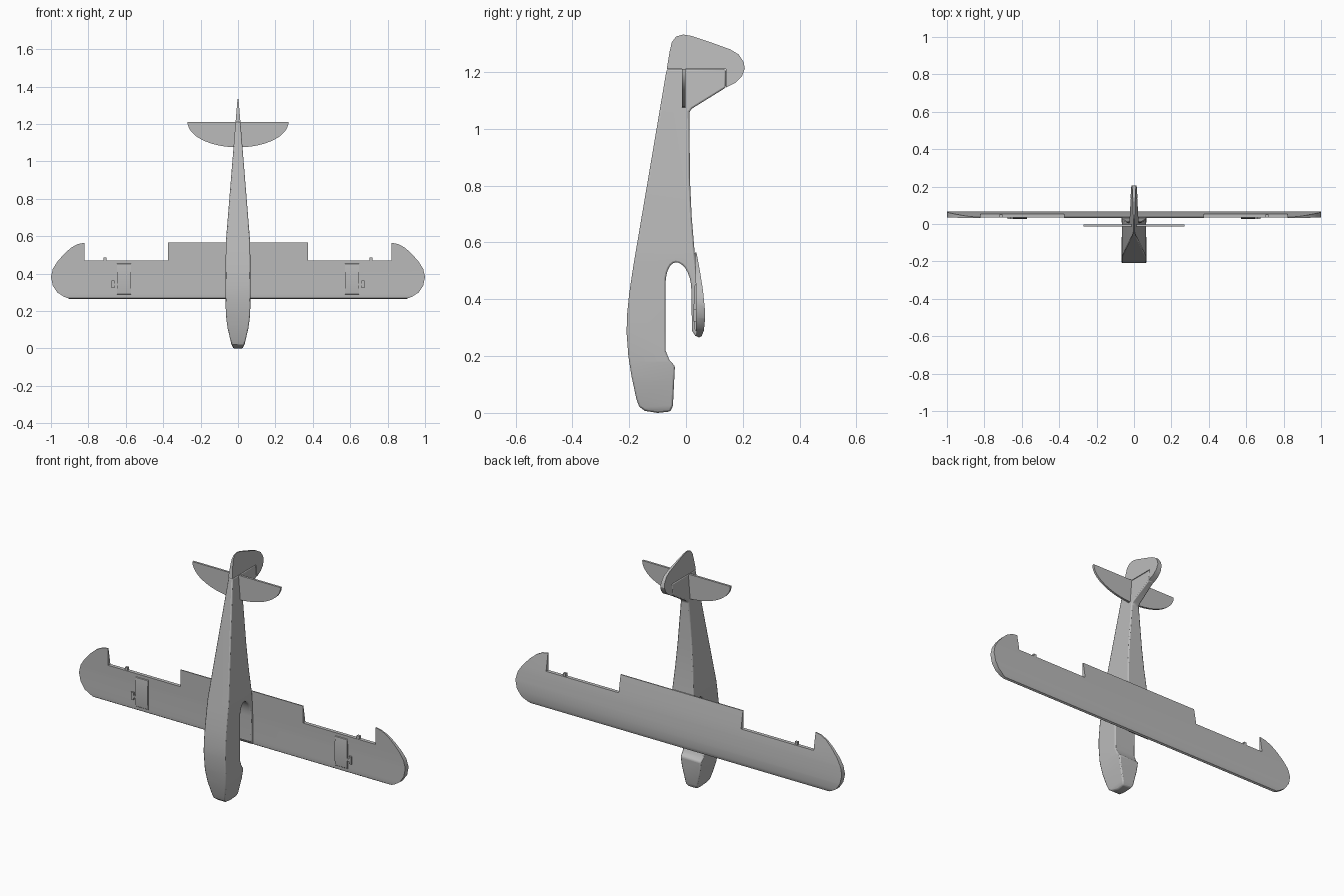
import bpy, bmesh, math

cube = bpy.data.objects.get("Cube")
if cube:
    bpy.data.objects.remove(cube, do_unlink=True)

GREY = 0.5
mat = bpy.data.materials.new("plain grey")
mat.use_nodes = True
mat.diffuse_color = (GREY, GREY, GREY, 1)
bsdf = next(n for n in mat.node_tree.nodes if n.type == 'BSDF_PRINCIPLED')
bsdf.inputs["Base Color"].default_value = (GREY, GREY, GREY, 1)


def prism(name, pts, axis, a, b):
    """Extrude an outline: (y, z) points along X, or (x, z) points along Y."""
    bm = bmesh.new()
    put = (lambda p, t: (t, p[0], p[1])) if axis == 'X' else (lambda p, t: (p[0], t, p[1]))
    ends = [[bm.verts.new(put(p, t)) for p in pts] for t in (a, b)]
    for ring in ends:
        bm.faces.new(ring)
    for i in range(len(pts)):
        j = (i + 1) % len(pts)
        bm.faces.new((ends[0][i], ends[0][j], ends[1][j], ends[1][i]))
    bmesh.ops.recalc_face_normals(bm, faces=bm.faces)
    me = bpy.data.meshes.new(name)
    bm.to_mesh(me)
    bm.free()
    me.materials.append(mat)
    ob = bpy.data.objects.new(name, me)
    bpy.context.collection.objects.link(ob)
    return ob


def activate(ob):
    bpy.ops.object.select_all(action='DESELECT')
    ob.select_set(True)
    bpy.context.view_layer.objects.active = ob


def smooth(ob, angle=30):
    activate(ob)
    bpy.ops.object.shade_smooth_by_angle(angle=math.radians(angle))


def trim(ob, outline, axis):
    """Keep only what lies inside a second extruded outline."""
    cutter = prism("cutter", outline, axis, -2, 2)
    cutter.hide_render = True
    mod = ob.modifiers.new("trim", 'BOOLEAN')
    mod.operation, mod.object, mod.solver = 'INTERSECT', cutter, 'EXACT'
    activate(ob)
    bpy.ops.object.modifier_apply(modifier=mod.name)
    bpy.data.objects.remove(cutter, do_unlink=True)


def bevel(ob, width, segments=2):
    mod = ob.modifiers.new("soft edges", 'BEVEL')
    mod.width, mod.segments = width, segments
    mod.limit_method, mod.angle_limit = 'ANGLE', math.radians(40)


def mirrored(half):
    """Close a half outline with its reflection in x."""
    return half + [(-x, z) for x, z in reversed(half)]


def arc(cx, cz, rx, rz, start, end, n):
    return [(cx + rx * math.cos(math.radians(start + (end - start) * i / n)),
             cz + rz * math.sin(math.radians(start + (end - start) * i / n)))
            for i in range(n + 1)]


# Body width seen from the belly, shared by fuselage and rudder
plan = mirrored([(.02, -.01), (.035, .02), (.056, .11), (.065, .18), (.067, .3),
                 (.065, .57), (.013, 1.21), (.002, 1.34)])

# Fuselage side profile with the open arch below the wing
belly = [(-.068, 1.21), (-.185, .52), (-.2, .42), (-.208, .34), (-.209, .28),
         (-.203, .2), (-.192, .13), (-.175, .05), (-.165, .022), (-.145, .007)]
nose = [(-.1, 0), (-.055, .005), (-.046, .025), (-.039, .165), (-.058, .185), (-.072, .22)]
arch = arc(-.036, .455, .036, .075, 180, 90, 6) + arc(-.036, .43, .055, .1, 80, 0, 6)
spine = [(.021, .29), (.036, .266), (.05, .3), (.048, .4), (.03, .57), (.02, .69),
         (.014, .82), (.012, 1.06), (.022, 1.072), (.14, 1.145), (.14, 1.21)]
fuselage = prism("fuselage", belly + nose + arch + spine, 'X', -.1, .1)
trim(fuselage, plan, 'Y')
bevel(fuselage, .008)
smooth(fuselage)

# Rudder wrapping over the fixed fin
rudder = prism("rudder", [(-.068, 1.21), (.14, 1.21), (.14, 1.145), (.175, 1.163),
                          (.197, 1.185), (.207, 1.212), (.203, 1.235), (.185, 1.262),
                          (.155, 1.28), (.1, 1.3), (.02, 1.327), (-.01, 1.332),
                          (-.035, 1.325), (-.05, 1.305), (-.058, 1.27)], 'X', -.1, .1)
trim(rudder, plan, 'Y')
smooth(rudder)

# Wing: flat-bottomed section trimmed to the outline with empty aileron bays
section = [(.045, .265), (.038, .27), (.036, .29), (.036, .4), (.031, .57), (.036, .57),
           (.049, .5), (.06, .43), (.066, .37), (.067, .33), (.063, .29), (.055, .27)]
wing = prism("wing", section, 'X', -1.1, 1.1)
tip = [(.89, .26), (.93, .276), (.965, .298), (.99, .335), (1, .382), (.99, .425),
       (.965, .465), (.925, .51), (.89, .54), (.855, .558), (.82, .565)]
trim(wing, mirrored(tip + [(.82, .47), (.375, .47), (.375, .565)]), 'Y')
smooth(wing)

# Tailplane: straight trailing edge and half-oval leading edge
tailplane = prism("tailplane", arc(0, 1.21, .27, .135, 180, 360, 32), 'Y', -.014, -.002)
smooth(tailplane)

# Control fittings on each wing half
hump = [(.04, .285), (.031, .292), (.028, .32), (.027, .37), (.028, .42), (.031, .45), (.04, .457)]


def box(name, x, y, z):
    """Box given by its (min, max) range on each axis."""
    return prism(name, [(x[0], z[0]), (x[1], z[0]), (x[1], z[1]), (x[0], z[1])], 'Y', *y)


for side, s in (("left", 1), ("right", -1)):
    smooth(prism(side + "_servo_cover", hump, 'X', s * .573, s * .648))
    box(side + "_servo_arm_base", (s * .648, s * .662), (.028, .038), (.335, .348))
    box(side + "_servo_arm", (s * .66, s * .675), (.027, .037), (.322, .364))
    box(side + "_aileron_hinge", (s * .702, s * .718), (.036, .05), (.465, .487))
